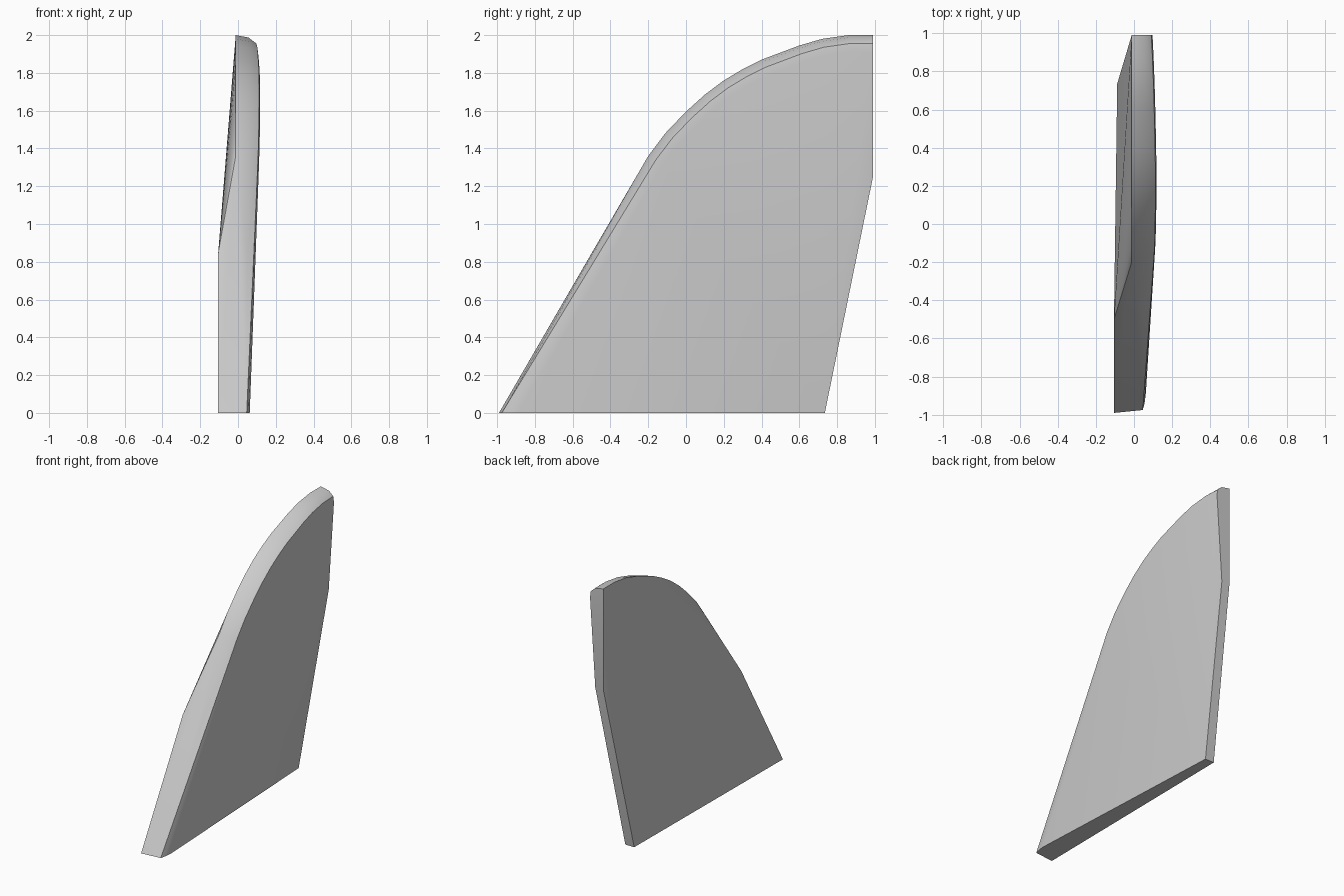
import bpy, bmesh, math
from mathutils import Vector

cube = bpy.data.objects.get("Cube")
if cube:
    bpy.data.objects.remove(cube, do_unlink=True)

# Leading edge of the fin in side profile: (y, z)
edge = [(-.99, 0), (-.5, .845), (-.2, 1.36), (-.11, 1.48), (0, 1.595), (.1, 1.685),
        (.2, 1.76), (.3, 1.82), (.4, 1.87), (.6, 1.945), (.72, 1.98), (.86, 2), (.99, 2)]
edge = [Vector(p) for p in edge]
heel, shoulder = (.735, 0), (.99, 1.25)      # trailing corners


def broad_face(y, z):
    """x of the flat broad face on the +x side."""
    return .02 - .0475 * y + .065 * z


def inset(i, d):
    """Leading edge point moved inward by d, staying on the end planes."""
    p = edge[i]
    along = (edge[min(i + 1, len(edge) - 1)] - edge[max(i - 1, 0)]).normalized()
    if i == 0:
        return p + Vector((d / along.y, 0))
    if i == len(edge) - 1:
        return p - Vector((0, d))
    return p + d * Vector((along.y, -along.x))


points = []
for i, p in enumerate(edge):
    # Thick lower rim tapering to a thin curved tip
    points.append((-.105 if i < 2 else -.012, p.x, p.y))
    m = inset(i, .013)
    points.append((.046 + .005 * m.y, m.x, m.y))
    # Rounded shoulder between rim and broad face
    q = inset(i, .045)
    points.append((broad_face(*q) - .009, q.x, q.y))
    q = inset(i, .09)
    points.append((broad_face(*q), q.x, q.y))

# Trailing edge corners
for (y, z), x in ((heel, -.088), (shoulder, -.012)):
    points += [(x, y, z), (broad_face(y, z), y, z)]

# Skin the convex fin
bm = bmesh.new()
for p in points:
    bm.verts.new(p)
bmesh.ops.convex_hull(bm, input=bm.verts[:])
bmesh.ops.delete(bm, geom=[v for v in bm.verts if not v.link_faces], context='VERTS')
bmesh.ops.dissolve_limit(bm, angle_limit=math.radians(.5), verts=bm.verts[:], edges=bm.edges[:])
bmesh.ops.recalc_face_normals(bm, faces=bm.faces[:])
mesh = bpy.data.meshes.new("fin_plate")
bm.to_mesh(mesh)
bm.free()
fin = bpy.data.objects.new("fin_plate", mesh)
bpy.context.collection.objects.link(fin)

# Plain grey material
grey = bpy.data.materials.new("light_grey")
grey.use_nodes = True
colour = (.6, .6, .6, 1)
grey.diffuse_color = colour
grey.node_tree.nodes["Principled BSDF"].inputs["Base Color"].default_value = colour
mesh.materials.append(grey)

bpy.ops.object.select_all(action='DESELECT')
fin.select_set(True)
bpy.context.view_layer.objects.active = fin
bpy.ops.object.shade_smooth_by_angle(angle=math.radians(35))
